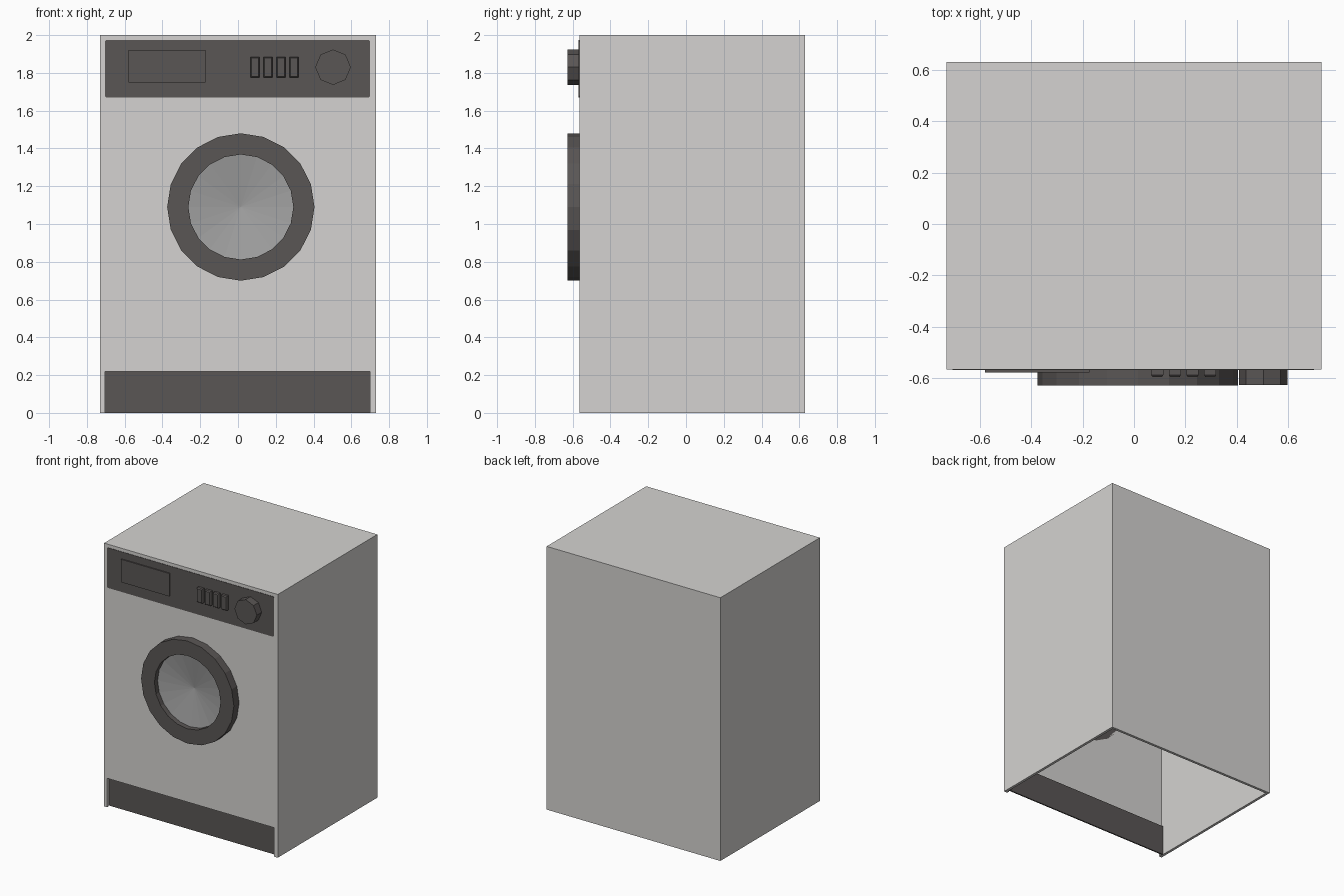
import bpy, bmesh, math

if "Cube" in bpy.data.objects:
    bpy.data.objects.remove(bpy.data.objects["Cube"])


def mat(name, col):
    m = bpy.data.materials.new(name)
    m.diffuse_color = (*col, 1)
    m.use_nodes = True
    m.node_tree.nodes["Principled BSDF"].inputs["Base Color"].default_value = m.diffuse_color
    return m


LIGHT = mat("light_enamel", (0.66, 0.65, 0.635))
DARK = mat("dark_plastic", (0.102, 0.093, 0.09))
GLASS = mat("grey_glass", (0.36, 0.36, 0.36))


def make(name, bm, material):
    bmesh.ops.recalc_face_normals(bm, faces=bm.faces)
    me = bpy.data.meshes.new(name)
    bm.to_mesh(me)
    bm.free()
    ob = bpy.data.objects.new(name, me)
    bpy.context.collection.objects.link(ob)
    me.materials.append(material)
    return ob


def loft(name, loops, material, closed=False, caps=True):
    """Skin a list of equal-length point loops."""
    bm = bmesh.new()
    rings = [[bm.verts.new(p) for p in lp] for lp in loops]
    n = len(rings[0])
    pairs = list(zip(rings, rings[1:] + rings[:1])) if closed else list(zip(rings, rings[1:]))
    for a, b in pairs:
        for i in range(n):
            j = (i + 1) % n
            bm.faces.new((a[i], a[j], b[j], b[i]))
    if caps and not closed:
        bm.faces.new(rings[0])
        bm.faces.new(rings[-1])
    return make(name, bm, material)


def rect(x0, x1, z0, z1, y, c=0.0):
    """Rectangle in the front plane, with optional clipped corners."""
    if not c:
        return [(x0, y, z0), (x1, y, z0), (x1, y, z1), (x0, y, z1)]
    return [(x0 + c, y, z0), (x1 - c, y, z0), (x1, y, z0 + c), (x1, y, z1 - c),
            (x1 - c, y, z1), (x0 + c, y, z1), (x0, y, z1 - c), (x0, y, z0 + c)]


def circle(cx, cz, r, y, n):
    return [(cx + r * math.cos(2 * math.pi * i / n), y,
             cz + r * math.sin(2 * math.pi * i / n)) for i in range(n)]


def box(name, x0, x1, y0, y1, z0, z1, material, c=0.0):
    return loft(name, [rect(x0, x1, z0, z1, y0, c), rect(x0, x1, z0, z1, y1, c)], material)


# cabinet: open-bottomed thin shell with door hole and kick opening
F, B = -0.565, 0.63
DX, DZ, N = 0.015, 1.09, 20
cabinet = box("cabinet", -0.73, 0.73, F, B, 0, 2, LIGHT)
cutters = [
    box("inside_cutter", -0.71, 0.71, F + 0.02, B - 0.02, -0.1, 1.98, LIGHT),
    box("kick_cutter", -0.705, 0.7, F - 0.1, F + 0.1, -0.1, 0.22, LIGHT),
    loft("door_cutter", [circle(DX, DZ, 0.38, F - 0.1, N), circle(DX, DZ, 0.38, F + 0.1, N)], LIGHT),
]
bpy.context.view_layer.objects.active = cabinet
for c in cutters:
    c.hide_render = True
    md = cabinet.modifiers.new(c.name, 'BOOLEAN')
    md.operation, md.solver, md.object = 'DIFFERENCE', 'EXACT', c
    bpy.ops.object.modifier_apply(modifier=md.name)
for c in cutters:
    bpy.data.objects.remove(c)

# recessed kick plate
box("kick_plate", -0.709, 0.709, F + 0.03, F + 0.04, 0.0, 0.23, DARK)

# control panel with drawer, buttons and dial
box("control_panel", -0.705, 0.7, F - 0.003, F + 0.003, 1.67, 1.975, DARK, 0.008)
box("soap_drawer", -0.58, -0.173, F - 0.012, F, 1.748, 1.922, DARK)
for i in range(4):
    x = 0.067 + i * 0.0685
    loft(f"button_{i + 1}", [rect(x, x + 0.047, 1.775, 1.885, F),
                             rect(x, x + 0.047, 1.775, 1.885, F - 0.022),
                             rect(x + 0.005, x + 0.042, 1.781, 1.879, F - 0.03)], DARK)
loft("dial", [circle(0.503, 1.83, 0.094, F, 8), circle(0.503, 1.83, 0.094, -0.627, 8)], DARK)

# door ring
loft("door_ring", [circle(DX, DZ, r, y, N) for r, y in
                   ((0.39, -0.628), (0.39, -0.545), (0.278, -0.545), (0.278, -0.628))],
     DARK, closed=True)

# dished door glass
bm = bmesh.new()
rim = [bm.verts.new(p) for p in circle(DX, DZ, 0.279, -0.59, N)]
mid = bm.verts.new((DX, -0.545, DZ))
for i in range(N):
    bm.faces.new((rim[i], rim[(i + 1) % N], mid))
make("door_glass", bm, GLASS)
